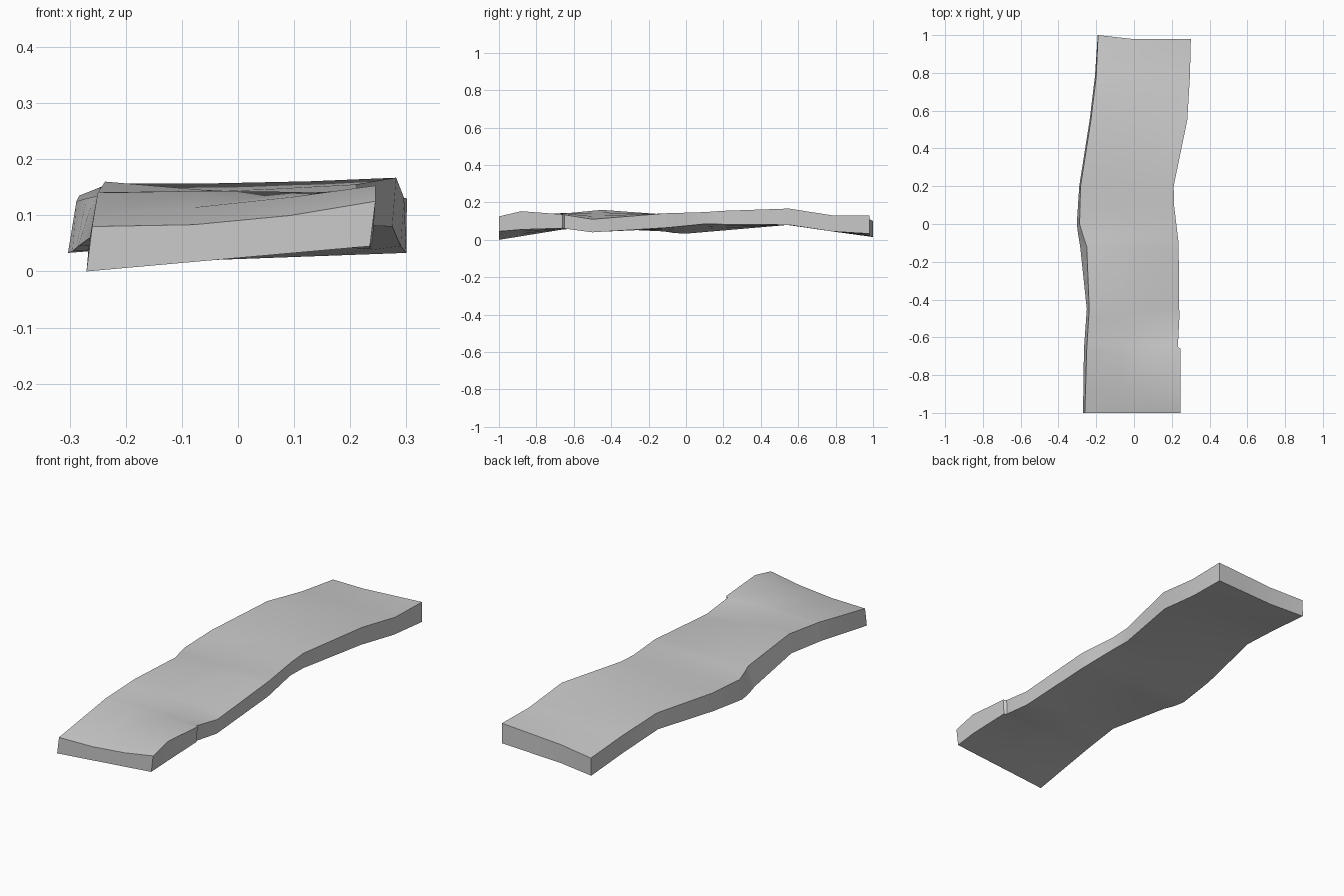
import bpy
import bmesh
from mathutils import Vector

cube = bpy.data.objects.get("Cube")
if cube:
    bpy.data.objects.remove(cube, do_unlink=True)


def sample(path, y):
    """Linear interpolation of a rail whose points start with y."""
    for a, b in zip(path, path[1:]):
        if y <= b[0]:
            t = (y - a[0]) / (b[0] - a[0])
            return [p + (q - p) * t for p, q in zip(a[1:], b[1:])]
    return list(path[-1][1:])


# Long edges of the warped plank: y, top x, bottom x, top z, bottom z
right_side_rail = [
    (-1, -.26, -.27, .08, 0),
    (-.66, -.25, -.265, .14, .055),
    (-.45, -.237, -.25, .16, .07),
    (-.12, -.25, -.285, .135, .045),
    (-.06, -.27, -.295, .13, .036),
    (0, -.288, -.303, .125, .033),
    (.2, -.283, -.29, .135, .05),
    (.55, -.228, -.235, .157, .08),
    (.78, -.2, -.207, .125, .045),
    (1, -.19, -.192, .1, .015),
]
left_side_rail = [
    (-1, .245, .235, .125, .045),
    (-.88, .245, .24, .153, .055),
    (-.66, .245, .24, .136, .062),
    (-.65, .232, .23, .134, .06),
    (-.5, .24, .236, .11, .04),
    (-.1, .236, .23, .142, .065),
    (.1, .212, .21, .148, .085),
    (.2, .21, .21, .155, .083),
    (.55, .282, .275, .167, .08),
    (.78, .296, .29, .131, .045),
    (1, .301, .3, .13, .033),
]
# Slight hollow along the middle: y, height change
sag_curve = [(-1, -.014), (-.7, .006), (-.3, 0), (.55, -.004), (1, 0)]

ACROSS = (0, .36, .7, 1)
stations = sorted({p[0] for p in right_side_rail + left_side_rail})


def section(bm, y):
    """Closed loop of points round the plank at one station."""
    l, r = sample(right_side_rail, y), sample(left_side_rail, y)
    sag = sample(sag_curve, y)[0]
    top, bottom = [], []
    for u in ACROSS:
        bow = 4 * u * (1 - u)
        pull = .02 * min(1, u * 3) if y > .9 else 0
        if y == .55:
            pull = .012 * bow
        xt, xb, zt, zb = (a + (b - a) * u for a, b in zip(l, r))
        top.append(bm.verts.new(Vector((xt, y - pull, zt + sag * bow))))
        bottom.append(bm.verts.new(Vector((xb, y - pull, zb))))
    return top + bottom[::-1]


# Skin the sections and close both ends
bm = bmesh.new()
loops = [section(bm, y) for y in stations]
count = len(loops[0])
for a, b in zip(loops, loops[1:]):
    for i in range(count):
        j = (i + 1) % count
        bm.faces.new((a[i], a[j], b[j], b[i]))
for loop in (loops[0], loops[-1]):
    for i in range(len(ACROSS) - 1):
        bm.faces.new((loop[i], loop[i + 1], loop[-2 - i], loop[-1 - i]))
bmesh.ops.recalc_face_normals(bm, faces=bm.faces)

mesh = bpy.data.meshes.new("warped_plank")
bm.to_mesh(mesh)
bm.free()
plank = bpy.data.objects.new("warped_plank", mesh)
bpy.context.collection.objects.link(plank)

# One plain grey
grey = bpy.data.materials.new("light_grey")
grey.use_nodes = True
colour = (.6, .6, .6, 1)
grey.diffuse_color = colour
grey.node_tree.nodes["Principled BSDF"].inputs["Base Color"].default_value = colour
mesh.materials.append(grey)

# Soft broad faces, crisp edges
bpy.ops.object.select_all(action='DESELECT')
plank.select_set(True)
bpy.context.view_layer.objects.active = plank
bpy.ops.object.shade_smooth_by_angle(angle=.4)
